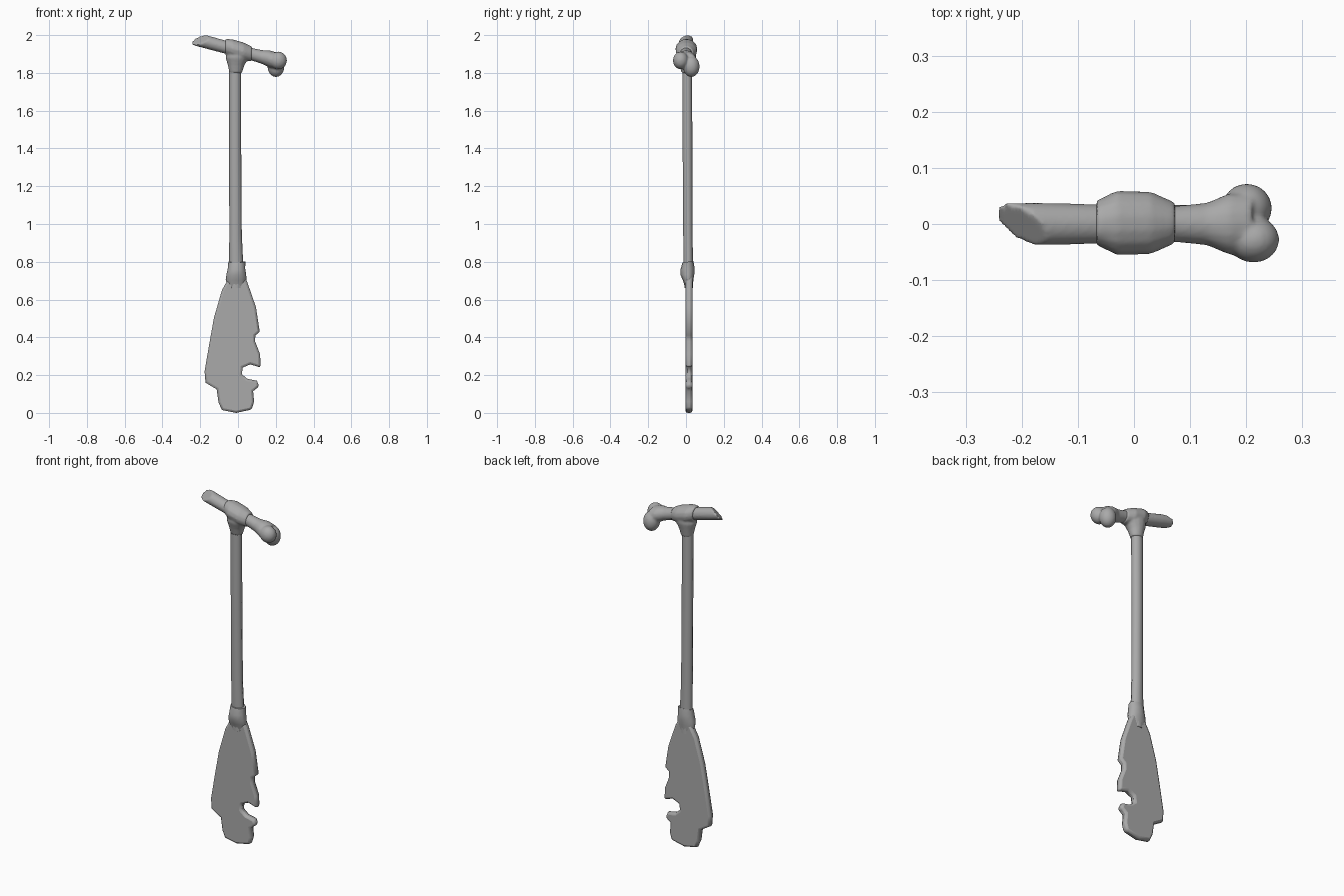
import bpy, bmesh, math
from mathutils import Vector, Matrix

if "Cube" in bpy.data.objects:
    bpy.data.objects.remove(bpy.data.objects["Cube"])

grey = bpy.data.materials.new("weathered_grey")
grey.diffuse_color = (0.4, 0.4, 0.4, 1)
grey.use_nodes = True
grey.node_tree.nodes["Principled BSDF"].inputs["Base Color"].default_value = grey.diffuse_color


def add_rings(bm, rings, n, axis):
    """Loft ellipses (centre, two radii) along the x or z axis, with end caps."""
    loops = []
    for x, y, z, ra, rb in rings:
        loop = []
        for i in range(n):
            a = 2 * math.pi * i / n
            u, v = ra * math.cos(a), rb * math.sin(a)
            off = (u, v, 0) if axis == "z" else (0, u, v)
            loop.append(bm.verts.new(Vector((x, y, z)) + Vector(off)))
        loops.append(loop)
    for a, b in zip(loops, loops[1:]):
        for i in range(n):
            j = (i + 1) % n
            bm.faces.new((a[i], a[j], b[j], b[i]))
    bm.faces.new(loops[0])
    bm.faces.new(loops[-1])


def add_blob(bm, centre, radii):
    m = Matrix.Translation(centre) @ Matrix.Diagonal((*radii, 1))
    bmesh.ops.create_icosphere(bm, subdivisions=3, radius=1, matrix=m)


def finish(bm, name, angle=50, voxel=0, smooth=0):
    bmesh.ops.recalc_face_normals(bm, faces=bm.faces)
    me = bpy.data.meshes.new(name)
    bm.to_mesh(me)
    bm.free()
    me.materials.append(grey)
    ob = bpy.data.objects.new(name, me)
    bpy.context.collection.objects.link(ob)
    bpy.ops.object.select_all(action="DESELECT")
    ob.select_set(True)
    bpy.context.view_layer.objects.active = ob
    bpy.ops.object.shade_smooth_by_angle(angle=math.radians(angle))
    if voxel:  # fuse overlapping lumps into one soft surface
        r = ob.modifiers.new("fuse", "REMESH")
        r.mode = "VOXEL"
        r.voxel_size = voxel
        r.use_smooth_shade = True
        s = ob.modifiers.new("soften", "SMOOTH")
        s.factor = 0.5
        s.iterations = smooth
    return ob


# Shaft, flaring a little at the bottom
bm = bmesh.new()
add_rings(bm, [(-0.010, 0.014, 0.66, 0.036, 0.024),
               (-0.010, 0.012, 0.80, 0.037, 0.026),
               (-0.013, 0.010, 0.95, 0.033, 0.026),
               (-0.015, 0.008, 1.40, 0.032, 0.027),
               (-0.015, 0.006, 1.88, 0.032, 0.027)], 10, "z")
finish(bm, "shaft")

# Broken blade
outline = [(-0.035, 0.74), (-0.085, 0.65), (-0.127, 0.505), (-0.153, 0.36),
           (-0.177, 0.22), (-0.172, 0.16), (-0.113, 0.125), (-0.103, 0.055),
           (-0.085, 0.015), (-0.01, 0.0), (0.073, 0.018), (0.085, 0.06),
           (0.08, 0.115), (0.112, 0.14), (0.10, 0.17), (0.05, 0.18),
           (0.02, 0.205), (0.025, 0.24), (0.065, 0.257), (0.12, 0.24),
           (0.117, 0.31), (0.09, 0.38), (0.092, 0.41), (0.115, 0.43),
           (0.095, 0.56), (0.05, 0.69), (0.025, 0.74)]
bm = bmesh.new()
face = bm.faces.new([bm.verts.new((x, -0.003, z)) for x, z in outline])
res = bmesh.ops.extrude_face_region(bm, geom=[face])
bmesh.ops.translate(bm, vec=(0, 0.037, 0),
                    verts=[v for v in res["geom"] if isinstance(v, bmesh.types.BMVert)])
blade = finish(bm, "blade", 60)
bev = blade.modifiers.new("worn_edges", "BEVEL")
bev.width = 0.012
bev.segments = 2
bev.limit_method = "ANGLE"
bev.angle_limit = math.radians(60)

# Cloth collar where the shaft meets the blade
bm = bmesh.new()
add_rings(bm, [(-0.010, 0.015, 0.67, 0.045, 0.021),
               (-0.010, 0.012, 0.705, 0.055, 0.028),
               (-0.009, 0.008, 0.735, 0.052, 0.037),
               (-0.008, 0.008, 0.765, 0.046, 0.037),
               (-0.006, 0.010, 0.80, 0.045, 0.029)], 12, "z")
for v in bm.verts:  # tilt the band slightly
    v.co.z += 0.15 * (v.co.y - 0.01)
finish(bm, "collar")

# Cross handle: a bone with a slanted tip and a two-lobed knuckle
def axis_z(x):
    return 1.963 - 0.27 * (x + 0.165)

bm = bmesh.new()
add_rings(bm, [(x, 0, axis_z(x), ry, rz) for x, ry, rz in
               ((-0.30, 0.037, 0.036), (-0.17, 0.038, 0.036), (-0.05, 0.035, 0.035),
                (0.08, 0.033, 0.034), (0.13, 0.038, 0.037), (0.17, 0.055, 0.046),
                (0.21, 0.055, 0.045))], 16, "x")
cut = bmesh.ops.bisect_plane(bm, geom=bm.verts[:] + bm.edges[:] + bm.faces[:],
                             plane_co=(-0.257, 0.028, 1.955),
                             plane_no=(-0.0026, -0.0027, 0.0038), clear_outer=True)
bmesh.ops.holes_fill(bm, edges=[e for e in bm.edges if e.is_boundary], sides=0)
add_blob(bm, (0.213, -0.028, 1.866), (0.046, 0.041, 0.047))
add_blob(bm, (0.201, 0.028, 1.834), (0.045, 0.044, 0.056))
finish(bm, "bone_handle", voxel=0.006, smooth=3)

# Wrapped binding joining bone and shaft
bm = bmesh.new()
add_rings(bm, [(x, 0.002, axis_z(x) + 0.002, ry, rz) for x, ry, rz in
               ((-0.067, 0.040, 0.042), (-0.03, 0.058, 0.050),
                (0.03, 0.056, 0.049), (0.073, 0.037, 0.040))], 14, "x")
add_rings(bm, [(-0.012, 0.006, 1.80, 0.034, 0.030),
               (-0.010, 0.005, 1.84, 0.044, 0.040),
               (-0.004, 0.003, 1.88, 0.062, 0.052),
               (0.0, 0.003, 1.92, 0.058, 0.050)], 14, "z")
finish(bm, "binding", voxel=0.006, smooth=4)
